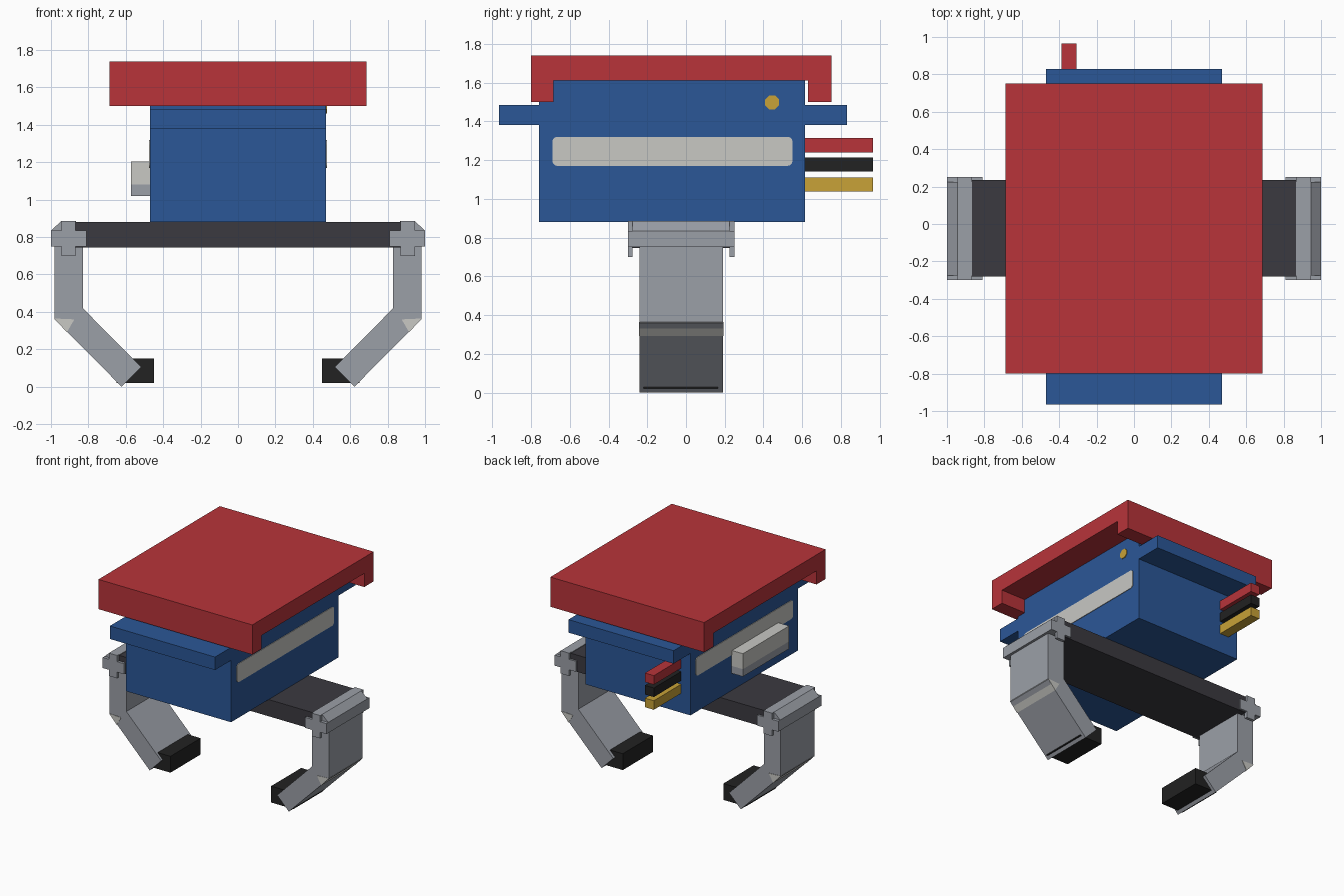
import bpy, bmesh, math
from mathutils import Vector

if "Cube" in bpy.data.objects:
    bpy.data.objects.remove(bpy.data.objects["Cube"])


def material(name, rgb):
    m = bpy.data.materials.new(name)
    m.diffuse_color = (*rgb, 1)
    m.use_nodes = True
    m.node_tree.nodes["Principled BSDF"].inputs["Base Color"].default_value = m.diffuse_color
    return m


RED = material("red", (0.48, 0.034, 0.042))
BLUE = material("blue", (0.024, 0.095, 0.31))
PALE = material("pale grey", (0.58, 0.58, 0.55))
GREY = material("steel grey", (0.33, 0.35, 0.39))
DARK = material("charcoal", (0.044, 0.042, 0.051))
BLACK = material("black", (0.016, 0.016, 0.016))
GOLD = material("gold", (0.58, 0.36, 0.038))


def prism(name, points, a, b, mat, axis="y"):
    """Extrude a profile from a to b: (x, z) points along y, (y, z) points along x."""
    bm = bmesh.new()
    place = (lambda p, t: (p[0], t, p[1])) if axis == "y" else (lambda p, t: (t, p[0], p[1]))
    face = bm.faces.new([bm.verts.new(place(p, a)) for p in points])
    out = bmesh.ops.extrude_face_region(bm, geom=[face])
    verts = [v for v in out["geom"] if isinstance(v, bmesh.types.BMVert)]
    shift = Vector((0, b - a, 0)) if axis == "y" else Vector((b - a, 0, 0))
    bmesh.ops.translate(bm, verts=verts, vec=shift)
    bmesh.ops.recalc_face_normals(bm, faces=bm.faces)
    me = bpy.data.meshes.new(name)
    bm.to_mesh(me)
    bm.free()
    me.materials.append(mat)
    ob = bpy.data.objects.new(name, me)
    bpy.context.collection.objects.link(ob)
    return ob


def box(name, x, y, z, mat):
    return prism(name, [(x[0], z[0]), (x[1], z[0]), (x[1], z[1]), (x[0], z[1])], y[0], y[1], mat)


# Motor housing with mounting flanges at both ends
box("housing", (-0.47, 0.47), (-0.76, 0.615), (0.88, 1.61), BLUE)
box("front_flange", (-0.47, 0.47), (-0.965, -0.76), (1.38, 1.485), BLUE)
box("back_flange", (-0.47, 0.47), (0.615, 0.83), (1.38, 1.485), BLUE)

# Roof slab with downturned lips front and back
prism("roof", [(-0.80, 1.5), (-0.685, 1.5), (-0.685, 1.61), (0.63, 1.61),
               (0.63, 1.5), (0.75, 1.5), (0.75, 1.74), (-0.80, 1.74)],
      -0.688, 0.688, RED, axis="x")

# Rounded side label plates
y0, y1, z0, z1, r = -0.69, 0.55, 1.17, 1.32, 0.025
label = []
for cy, cz, start in ((y1 - r, z1 - r, 0), (y0 + r, z1 - r, 90),
                      (y0 + r, z0 + r, 180), (y1 - r, z0 + r, 270)):
    for k in range(4):
        t = math.radians(start + 30 * k)
        label.append((cy + r * math.cos(t), cz + r * math.sin(t)))
for side, s in (("right", 1), ("left", -1)):
    prism(side + "_label", label, s * 0.468, s * 0.475, PALE, axis="x")

# Indicator dot on the right side
dot = [(0.445 + 0.039 * math.cos(math.radians(22.5 + 45 * k)),
        1.498 + 0.039 * math.sin(math.radians(22.5 + 45 * k))) for k in range(8)]
prism("indicator_dot", dot, 0.468, 0.476, GOLD, axis="x")

# Left side box with a darker base
box("side_box", (-0.572, -0.47), (-0.50, 0.09), (1.08, 1.205), PALE)
box("side_box_base", (-0.572, -0.47), (-0.50, 0.09), (1.02, 1.08), GREY)

# Three wires at the back
for name, z, mat in (("red_wire", 1.24, RED), ("black_wire", 1.14, BLACK), ("gold_wire", 1.037, GOLD)):
    box(name, (-0.388, -0.308), (0.61, 0.965), (z, z + 0.073), mat)

# Cross beam under the housing
box("cross_beam", (-0.87, 0.87), (-0.28, 0.235), (0.745, 0.88), DARK)

# Hinge, leg and foot profiles, mirrored to both sides
cross = [(0.87, 0.70), (0.945, 0.70), (0.945, 0.75), (1.0, 0.75), (1.0, 0.835), (0.945, 0.835),
         (0.945, 0.885), (0.87, 0.885), (0.87, 0.835), (0.81, 0.835), (0.81, 0.75), (0.87, 0.75)]
hinge = [(0.865, 0.75), (1.0, 0.75), (1.0, 0.835), (0.945, 0.885), (0.865, 0.885)]
leg = [(0.83, 0.76), (0.98, 0.76), (0.98, 0.36), (0.622, 0.0), (0.518, 0.105), (0.83, 0.42)]
knee = [(0.982, 0.365), (0.875, 0.36), (0.915, 0.291)]
for side, s in (("right", 1), ("left", -1)):
    def flip(points):
        return [(s * x, z) for x, z in points]
    prism(side + "_hinge", flip(hinge), -0.275, 0.225, GREY)
    prism(side + "_hinge_front_cap", flip(cross), -0.30, -0.275, GREY)
    prism(side + "_hinge_back_cap", flip(cross), 0.225, 0.25, GREY)
    prism(side + "_leg", flip(leg), -0.24, 0.19, GREY)
    prism(side + "_knee_pad", flip(knee), -0.243, 0.193, PALE)
    box(side + "_foot", sorted((s * 0.45, s * 0.65)), (-0.22, 0.165), (0.02, 0.152), BLACK)
